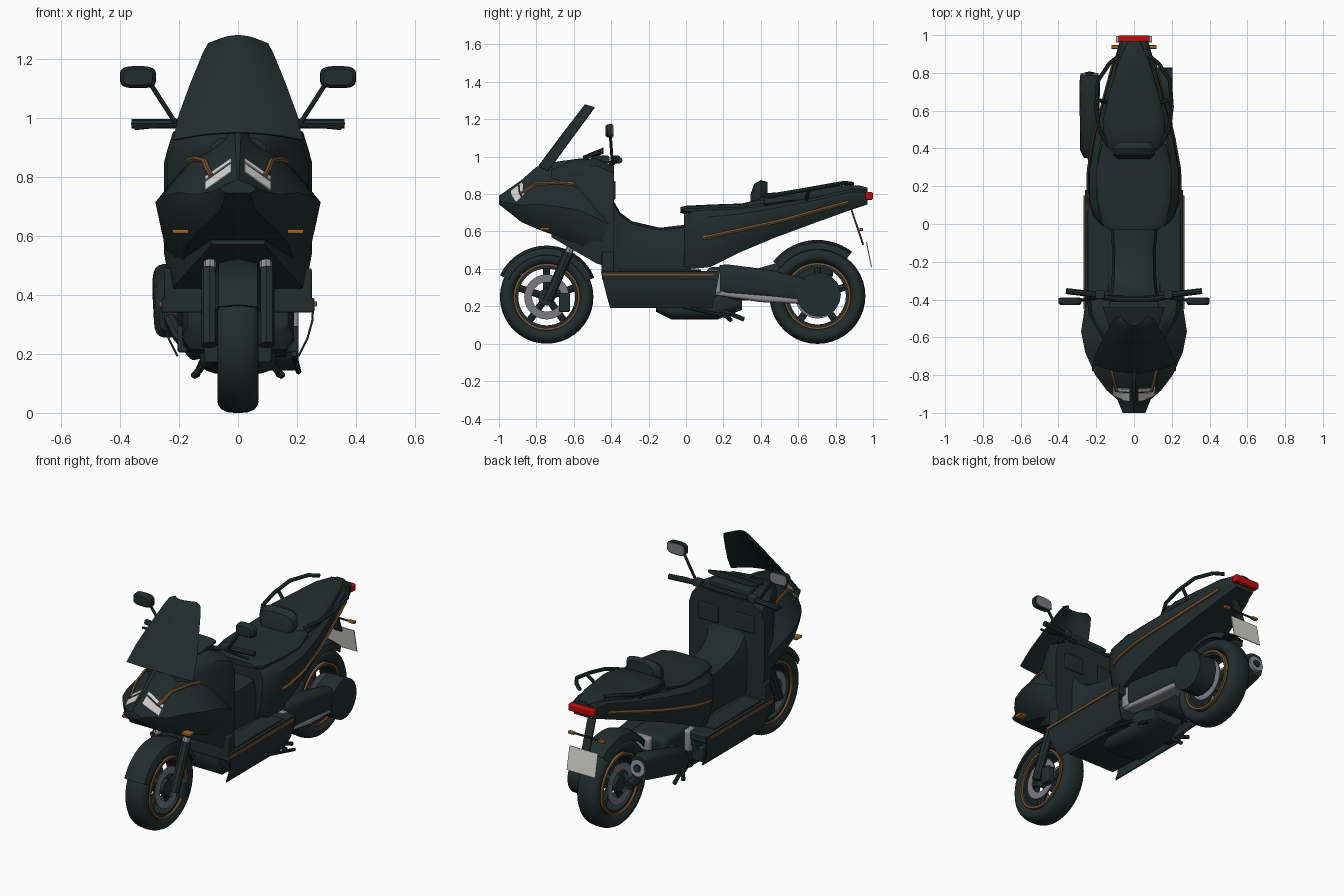
import bpy, bmesh, math
from mathutils import Vector
from mathutils.bvhtree import BVHTree

if "Cube" in bpy.data.objects:
    bpy.data.objects.remove(bpy.data.objects["Cube"])


def paint(name, r, g, b):
    m = bpy.data.materials.new(name)
    m.use_nodes = True
    m.diffuse_color = (r, g, b, 1)
    m.node_tree.nodes["Principled BSDF"].inputs["Base Color"].default_value = (r, g, b, 1)
    return m


DARK = paint("dark_green_black", .016, .026, .026)
GOLD = paint("gold_trim", .18, .09, .032)
AMBER = paint("amber_lens", .34, .13, .015)
SILVER = paint("silver_metal", .27, .27, .29)
MIRROR = paint("mirror_grey", .2, .2, .22)
LAMP = paint("lamp_white", .64, .64, .64)
RED = paint("red_lens", .5, .003, .004)
PLATE = paint("plate_grey", .64, .64, .6)


# ---------- helpers ----------
def add_mesh(name, verts, faces, mat, thick=0, bevel=0):
    bm = bmesh.new()
    vs = [bm.verts.new(v) for v in verts]
    for f in faces:
        bm.faces.new([vs[i] for i in f])
    bmesh.ops.recalc_face_normals(bm, faces=bm.faces)
    if thick:
        bmesh.ops.solidify(bm, geom=bm.faces[:], thickness=thick)
        bmesh.ops.recalc_face_normals(bm, faces=bm.faces)
    me = bpy.data.meshes.new(name)
    bm.to_mesh(me)
    bm.free()
    return add_object(name, me, mat, bevel)


def add_object(name, me, mat, bevel=0):
    me.shade_smooth()
    me.set_sharp_from_angle(angle=math.radians(35))
    me.materials.clear()
    me.materials.append(mat)
    ob = bpy.data.objects.new(name, me)
    bpy.context.scene.collection.objects.link(ob)
    if bevel:
        mod = ob.modifiers.new("rounding", "BEVEL")
        mod.width, mod.segments = bevel, 3
    return ob


def grid_faces(rows, cols, wrap_r=False, wrap_c=False):
    return [(i * cols + j, i * cols + (j + 1) % cols,
             (i + 1) % rows * cols + (j + 1) % cols, (i + 1) % rows * cols + j)
            for i in range(rows if wrap_r else rows - 1)
            for j in range(cols if wrap_c else cols - 1)]


def loft(name, sections, shape, mat=DARK, cx=0, bevel=0):
    """Sections are (y, half width, bottom, top); shape is half an outline in fractions."""
    outline = shape + [(-a, b) for a, b in reversed(shape)]
    n, m = len(sections), len(outline)
    verts = [(cx + a * w, y, lo + b * (hi - lo)) for y, w, lo, hi in sections for a, b in outline]
    faces = grid_faces(n, m, wrap_c=True) + [tuple(range(m)), tuple(range((n - 1) * m, n * m))]
    return add_mesh(name, verts, faces, mat, bevel=bevel)


def sheet(name, rows, thick=.01, mat=DARK):
    return add_mesh(name, [p for r in rows for p in r], grid_faces(len(rows), len(rows[0])), mat, thick)


def box(name, centre, size, mat=DARK, bevel=.008):
    x, y, z = centre
    a, b, c = (s / 2 for s in size)
    return loft(name, [(y - b, a, z - c, z + c), (y + b, a, z - c, z + c)], [(1, 0), (1, 1)], mat, x, bevel)


def tube(name, points, radius, mat=DARK, sides=2):
    cu = bpy.data.curves.new(name, "CURVE")
    cu.dimensions, cu.bevel_depth, cu.bevel_resolution, cu.use_fill_caps = "3D", radius, sides, True
    sp = cu.splines.new("POLY")
    sp.points.add(len(points) - 1)
    for p, co in zip(sp.points, points):
        p.co = (*co, 1)
    tmp = bpy.data.objects.new(name + "_path", cu)
    me = bpy.data.meshes.new_from_object(tmp)
    bpy.data.objects.remove(tmp)
    return add_object(name, me, mat)


def lathe(name, profile, y, z, mat=DARK, n=40):
    """Spin a closed (x, radius) profile round a sideways axle."""
    verts = [(x, y + r * math.cos(t), z + r * math.sin(t))
             for t in (math.tau * i / n for i in range(n)) for x, r in profile]
    return add_mesh(name, verts, grid_faces(n, len(profile), True, True), mat)


def ring(name, x0, x1, r0, r1, y, z, mat=DARK):
    return lathe(name, [(x0, r0), (x0, r1), (x1, r1), (x1, r0)], y, z, mat)


def surface_of(ob):
    return BVHTree.FromPolygons([v.co for v in ob.data.vertices], [p.vertices for p in ob.data.polygons])


def drop(tree, origin, direction, lift=.004):
    d = Vector(direction)
    hit = tree.ray_cast(Vector(origin), d)[0]
    return (hit if hit else Vector(origin)) - d * lift


def between(points, k):
    """Add evenly spaced points along a polyline."""
    out = []
    for a, b in zip(points, points[1:]):
        out += [[p + (q - p) * i / k for p, q in zip(a, b)] for i in range(k)]
    return out + [points[-1]]


ROUND = [(math.sin(t) ** .6, .5 - .5 * math.copysign(abs(math.cos(t)) ** .6, math.cos(t)))
         for t in (math.pi * (i + .5) / 10 for i in range(10))]
SLAB = [(.9, 0), (1, .25), (1, .7), (.88, .95), (.6, 1)]

# ---------- wheels and fenders ----------
for end, y, z, rad, arc, grow in (("front", -.745, .25, .25, (22, 155), .275),
                                  ("rear", .703, .255, .256, (52, 142), .3)):
    lathe(end + "_tyre", [(.07 * math.copysign(abs(math.cos(t)) ** .75, math.cos(t)),
                           rad - .04 + .04 * math.sin(t)) for t in (math.tau * i / 16 for i in range(16))], y, z)
    ring(end + "_rim", -.052, .052, .152, .178, y, z)
    lathe(end + "_hub", [(-.06, .001), (-.06, .045), (.06, .045), (.06, .001)], y, z)
    for i in range(5):
        t = math.tau * (i + .25) / 5
        tube(f"{end}_spoke_{i}", [(0, y + r * math.cos(t), z + r * math.sin(t)) for r in (.03, .16)], .019)
    for s in (1, -1):
        ring(end + "_rim_stripe", s * .048, s * .065, .166, .179, y, z, GOLD)
        ring(end + "_brake_disc", s * .054, s * .06, .078, .12, y, z, MIRROR)
    rows = [[(x, y + r * math.cos(t), z + r * math.sin(t)) for x, r in
             ((-.078, grow - .05), (-.066, grow - .015), (0, grow), (.066, grow - .015), (.078, grow - .05))]
            for t in (math.radians(arc[0] + (arc[1] - arc[0]) * i / 14) for i in range(15))]
    sheet(end + "_fender", rows, .006)

# ---------- front fork ----------
for s in (1, -1):
    tube("fork_tube", [(s * .095, -.58, .6), (s * .095, -.64, .46)], .022, SILVER)
    tube("fork_slider", [(s * .097, -.628, .488), (s * .097, -.74, .23)], .027)
    box("brake_caliper", (s * .09, -.65, .22), (.05, .06, .1))
tube("steering_stem", [(0, -.62, .56), (0, -.42, .9)], .04)

# ---------- front cowl and leg shield ----------
cowl = loft("front_cowl", [(-1, .06, .745, .79), (-.93, .088, .69, .84), (-.88, .145, .65, .875),
                           (-.8, .205, .615, .945), (-.68, .258, .57, .975), (-.57, .28, .53, .99),
                           (-.45, .262, .44, .985), (-.39, .24, .42, .94)],
            [(.66, 0), (.93, .2), (1, .4), (.8, .55), (.6, .69), (.4, .79), (.2, .88), (.05, 1)])
loft("leg_shield", [(-.72, .1, .57, .93), (-.6, .17, .5, .985), (-.48, .24, .43, .99), (-.385, .25, .4, .95)],
     [(.9, 0), (1, .25), (1, .82), (.92, .93), (.65, 1)])
box("leg_shield_foot", (0, -.418, .43), (.5, .065, .12))
skin = surface_of(cowl)
for s in (1, -1):
    path = between([(.09, -.885), (.104, -.84), (.118, -.78), (.145, -.68), (.172, -.56)], 4)
    tube("cowl_stripe", [drop(skin, (s * x, y, 2), (0, 0, -1)) for x, y in path], .01, GOLD, 1)
    for lower, wide in ((0, .028), (.034, .012)):
        edge = between([(.112, .756 + lower), (.024, .818 + lower)], 6)
        sheet("headlight", [[drop(skin, (s * x, -2, z + h), (0, 1, 0), .008) for h in (0, wide)]
                            for x, z in edge], .008, LAMP)
    box("front_indicator", (s * .195, -.755, .615), (.055, .05, .014), AMBER, .004)
    box("glove_box_lid", (s * .12, -.383, .82), (.13, .012, .1))

# ---------- windscreen and dash ----------
rows = []
for v, w, y, z in ((0, .22, -.79, .95), (.25, .2, -.727, 1.035), (.55, .162, -.652, 1.135),
                   (.85, .12, -.575, 1.235), (.95, .102, -.55, 1.268), (1, .07, -.54, 1.28)):
    rows.append([(u * w, y + .05 * u * u, z - .025 * u * u * (1 - .4 * v)) for u in (i / 5 - 1 for i in range(11))])
sheet("windscreen", rows, .006)
loft("dash_hood", [(-.55, .13, .98, 1.005), (-.44, .165, 1.015, 1.05)], ROUND)
box("instrument_panel", (0, -.46, .985), (.26, .1, .04))

# ---------- handlebar and mirrors ----------
tube("handlebar", [(-.2, -.38, .98), (-.08, -.4, .96), (.08, -.4, .96), (.2, -.38, .98)], .014)
for s in (1, -1):
    tube("grip", [(s * .19, -.375, .98), (s * .36, -.355, .98)], .016)
    tube("brake_lever", [(s * .19, -.395, .975), (s * .3, -.405, .97), (s * .35, -.4, .965)], .007)
    box("switch_block", (s * .18, -.375, .985), (.05, .045, .04))
    tube("mirror_stalk", [(s * .21, -.395, .98), (s * .3, -.405, 1.12)], .008)
    loft("mirror_head", [(-.43, .05, 1.11, 1.165), (-.42, .06, 1.102, 1.173), (-.392, .062, 1.1, 1.175)],
         ROUND, cx=s * .339)
    loft("mirror_glass", [(-.393, .054, 1.107, 1.168), (-.388, .054, 1.107, 1.168)], ROUND, MIRROR, s * .339)

# ---------- floor, skirts and tunnel ----------
loft("centre_tunnel", [(-.42, .15, .36, .82), (-.385, .135, .36, .76), (-.35, .125, .36, .7),
                       (-.29, .118, .36, .655), (-.14, .115, .36, .62), (.03, .13, .36, .64)], SLAB)
box("floorboard", (0, -.14, .365), (.518, .62, .05))
loft("belly_pan", [(-.42, .17, .28, .35), (-.38, .19, .215, .35), (.12, .19, .19, .35), (.16, .17, .3, .35)],
     [(.85, 0), (1, .3), (1, 1)])
for s in (1, -1):
    curve = ((.26, .385, 0), (.255, .31, .35), (.238, .25, .65), (.208, .19, 1))
    sheet("side_skirt", [[(s * x, y, z) for y in (-.455 + .05 * k, .18 - .04 * k)] for x, z, k in curve], .007)
    box("skirt_stripe", (s * .264, -.15, .369), (.008, .6, .016), GOLD, 0)
    box("foot_mat", (s * .19, -.14, .392), (.11, .44, .01), DARK, .003)

# ---------- tail body, seat and grab rails ----------
tail = loft("tail_body", [(-.01, .17, .41, .7), (.04, .215, .4, .71), (.13, .242, .41, .715), (.28, .243, .485, .72),
                          (.47, .21, .565, .745), (.7, .15, .65, .785), (.88, .1, .715, .825), (.97, .075, .745, .82)],
            [(.8, 0), (.93, .3), (1, .65), (.97, .88), (.82, 1)])
side = surface_of(tail)
for s in (1, -1):
    path = between([(.09, .565), (.5, .655), (.87, .757)], 8)
    tube("tail_stripe", [drop(side, (s, y, z), (-s, 0, 0)) for y, z in path], .011, GOLD, 1)
    rail = ((.14, .42, .78), (.185, .5, .8), (.2, .62, .82), (.19, .76, .845), (.13, .85, .86), (.08, .89, .855))
    tube("grab_rail", [(s * x, y, z) for x, y, z in rail], .011)
    tube("rail_mount", [(s * .2, .66, .83), (s * .13, .64, .76)], .01)
loft("rider_seat", [(-.03, .13, .7, .73), (0, .172, .69, .738), (.15, .198, .69, .745), (.3, .2, .69, .75),
                    (.42, .17, .7, .78)], ROUND)
loft("passenger_seat", [(.39, .13, .72, .78), (.43, .16, .72, .805), (.55, .165, .74, .815), (.7, .13, .76, .828),
                        (.85, .085, .79, .848), (.93, .05, .8, .845), (.97, .03, .81, .835)], ROUND)
loft("backrest", [(.345, .085, .73, .8), (.365, .11, .74, .855), (.4, .115, .75, .875), (.435, .085, .76, .865)], ROUND)

# ---------- tail light, plate and rear indicators ----------
box("tail_light", (0, .979, .79), (.165, .04, .042), RED)
sheet("plate_bracket", [[(x, y, z) for x in (-.025, .025)] for y, z in ((.885, .73), (.952, .53))], .01)
sheet("number_plate", [[(x, y, z) for x in (-.094, .094)] for y, z in ((.967, .545), (.994, .41))], .005, PLATE)
tube("indicator_bar", [(-.09, .935, .61), (.09, .935, .61)], .006)
for s in (1, -1):
    box("rear_indicator", (s * .1, .937, .61), (.04, .02, .016), AMBER, .004)

# ---------- engine and drive case ----------
box("engine_block", (0, .24, .32), (.24, .26, .18), DARK, .03)
box("engine_cover", (.02, .36, .36), (.11, .08, .08), SILVER, .015)
box("cylinder_head", (0, .15, .33), (.3, .07, .13), SILVER, .015)
loft("engine_sump", [(-.16, .09, .17, .24), (-.08, .13, .13, .26), (.17, .13, .13, .28), (.3, .1, .18, .32)], ROUND)
loft("drive_case", [(.18, .05, .27, .42), (.22, .055, .255, .425), (.45, .055, .24, .395), (.66, .05, .21, .345)],
     ROUND, cx=.15)
tube("drive_case_cover", [(.09, .71, .262), (.205, .71, .262)], .118, DARK, 8)
loft("drive_case_trim", [(.14, .04, .26, .29), (.4, .045, .222, .265), (.62, .04, .212, .25)], ROUND, SILVER, .155)
box("drive_case_mount", (.17, .16, .33), (.07, .05, .12), SILVER)

# ---------- exhaust and rear suspension ----------
tube("exhaust_pipe", [(-.06, .12, .22), (-.15, .18, .2), (-.2, .28, .26), (-.235, .38, .33)], .022)
loft("muffler", [(.35, .03, .28, .37), (.39, .05, .255, .405), (.74, .055, .345, .505), (.785, .05, .36, .495)],
     ROUND, cx=-.235)
tube("muffler_end", [(-.235, .77, .426), (-.235, .795, .43)], .048, SILVER, 6)
tube("muffler_outlet", [(-.235, .79, .429), (-.235, .803, .431)], .022, DARK, 4)
tube("swing_arm", [(-.12, .3, .33), (-.11, .7, .258)], .03)
for s in (1, -1):
    tube("stand_leg", [(s * .08, .06, .2), (s * .12, .2, .175), (s * .14, .31, .13)], .012)
    tube("stand_foot", [(s * .1, .18, .18), (s * .15, .24, .125)], .012)
    box("foot_peg_mount", (s * .17, .1, .25), (.07, .08, .09))
tube("kick_stand", [(.19, -.02, .2), (.205, .24, .14)], .01)
